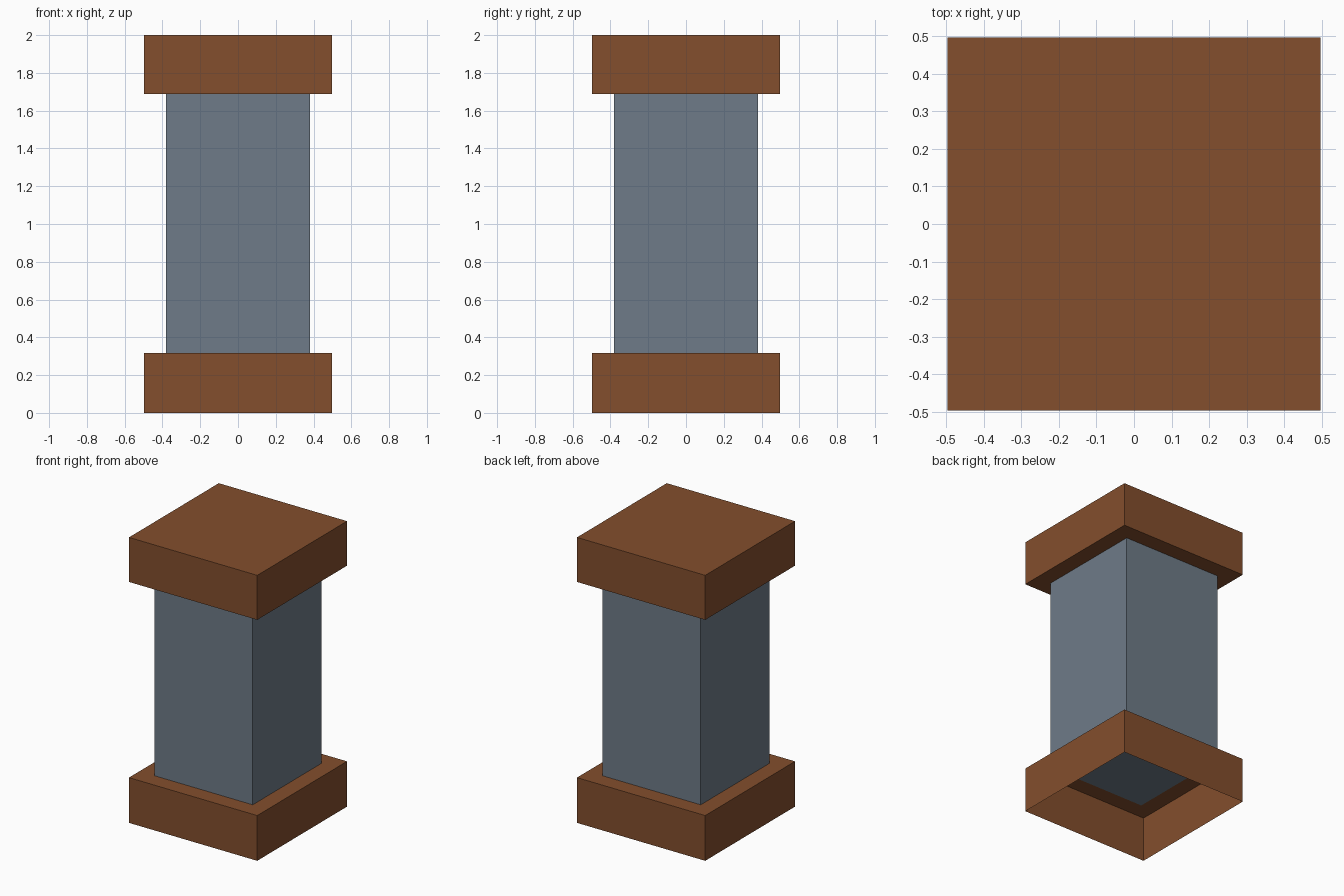
import bpy, bmesh

if "Cube" in bpy.data.objects:
    bpy.data.objects.remove(bpy.data.objects["Cube"])

SLAB, SHAFT = 0.497, 0.381          # half widths
BASE_TOP, CAP_BOTTOM, TOP = 0.317, 1.688, 2.0


def material(name, rgb):
    m = bpy.data.materials.new(name)
    m.diffuse_color = (*rgb, 1)
    m.use_nodes = True
    m.node_tree.nodes["Principled BSDF"].inputs["Base Color"].default_value = m.diffuse_color
    return m


brown = material("brown", (0.227, 0.077, 0.026))
grey = material("slate grey", (0.156, 0.198, 0.246))


def square(bm, h, z):
    return [bm.verts.new((x, y, z)) for x, y in ((-h, -h), (h, -h), (h, h), (-h, h))]


def bridge(bm, a, b):
    """Join two square rings with four faces."""
    for i in range(4):
        j = (i + 1) % 4
        bm.faces.new((a[i], a[j], b[j], b[i]))


def finish(bm, name, mat):
    me = bpy.data.meshes.new(name)
    bm.to_mesh(me)
    bm.free()
    me.materials.append(mat)
    bpy.context.collection.objects.link(bpy.data.objects.new(name, me))


def box(name, h, z0, z1, mat):
    bm = bmesh.new()
    low, high = square(bm, h, z0), square(bm, h, z1)
    bridge(bm, low, high)
    bm.faces.new(low[::-1])
    bm.faces.new(high)
    finish(bm, name, mat)


# base: hollow underneath, its top is a ring around the shaft
bm = bmesh.new()
foot, rim = square(bm, SLAB, 0), square(bm, SLAB, BASE_TOP)
inner = square(bm, SHAFT, BASE_TOP)
bridge(bm, foot, rim)
bridge(bm, rim, inner)
finish(bm, "base", brown)

# shaft and cap
box("shaft", SHAFT, BASE_TOP, CAP_BOTTOM, grey)
box("cap", SLAB, CAP_BOTTOM, TOP, brown)
